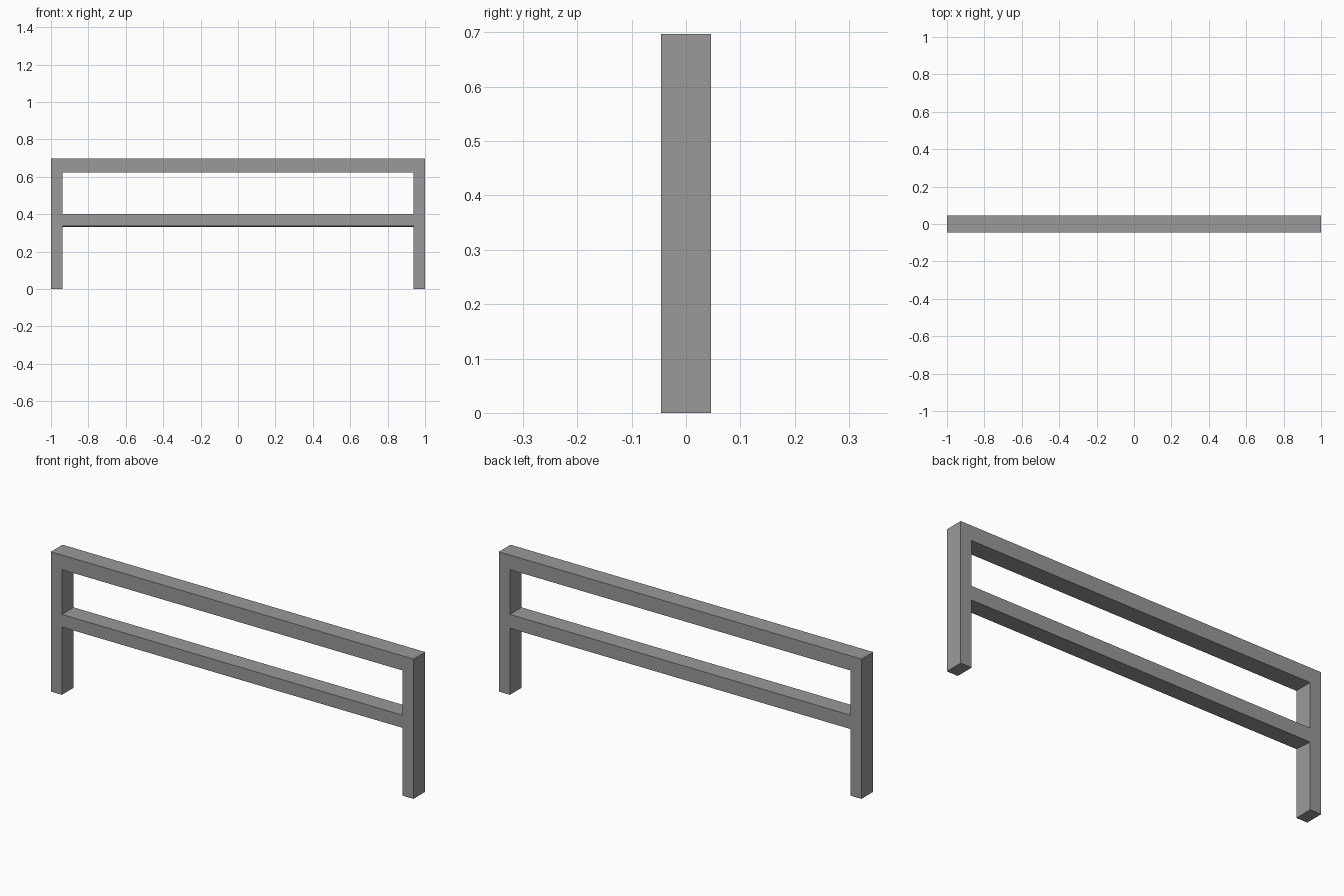
import bpy
import bmesh
from mathutils import Vector

cube = bpy.data.objects.get("Cube")
if cube:
    bpy.data.objects.remove(cube, do_unlink=True)

# Main sizes
HALF_DEPTH = 0.046
INNER_X = 0.939
RAIL_BOTTOM, RAIL_TOP = 0.338, 0.401
TOP_RAIL_BOTTOM, HEIGHT = 0.624, 0.697
BACK_DROP = 0.006

# Grey paint
grey = bpy.data.materials.new("grey")
grey.use_nodes = True
colour = (0.32, 0.32, 0.32, 1)
grey.diffuse_color = colour
grey.node_tree.nodes["Principled BSDF"].inputs["Base Color"].default_value = colour

# Front outline: a grid of panels, leaving the two openings between the legs
columns = (-1, -INNER_X, INNER_X, 1)
rows = (0, RAIL_BOTTOM, RAIL_TOP, TOP_RAIL_BOTTOM, HEIGHT)
bm = bmesh.new()
verts = [[bm.verts.new((x, -HALF_DEPTH, z)) for x in columns] for z in rows]
for r in range(len(rows) - 1):
    for c in range(len(columns) - 1):
        is_opening = c == 1 and r in (0, 2)
        if not is_opening:
            bm.faces.new((verts[r][c], verts[r][c + 1],
                          verts[r + 1][c + 1], verts[r + 1][c]))

# Thickness of the frame
result = bmesh.ops.extrude_face_region(bm, geom=bm.faces[:])
back = [g for g in result["geom"] if isinstance(g, bmesh.types.BMVert)]
bmesh.ops.translate(bm, verts=back, vec=Vector((0, 2 * HALF_DEPTH, 0)))

# Slightly sloping underside of the middle rail
for v in back:
    if abs(v.co.z - RAIL_BOTTOM) < 0.001 and abs(v.co.x) < 0.99:
        v.co.z -= BACK_DROP

# Clean flat faces without seams
bmesh.ops.recalc_face_normals(bm, faces=bm.faces[:])
bmesh.ops.dissolve_limit(bm, angle_limit=0.01, verts=bm.verts[:], edges=bm.edges[:])

mesh = bpy.data.meshes.new("rail_frame")
bm.to_mesh(mesh)
bm.free()
mesh.materials.append(grey)
frame = bpy.data.objects.new("rail_frame", mesh)
bpy.context.collection.objects.link(frame)
